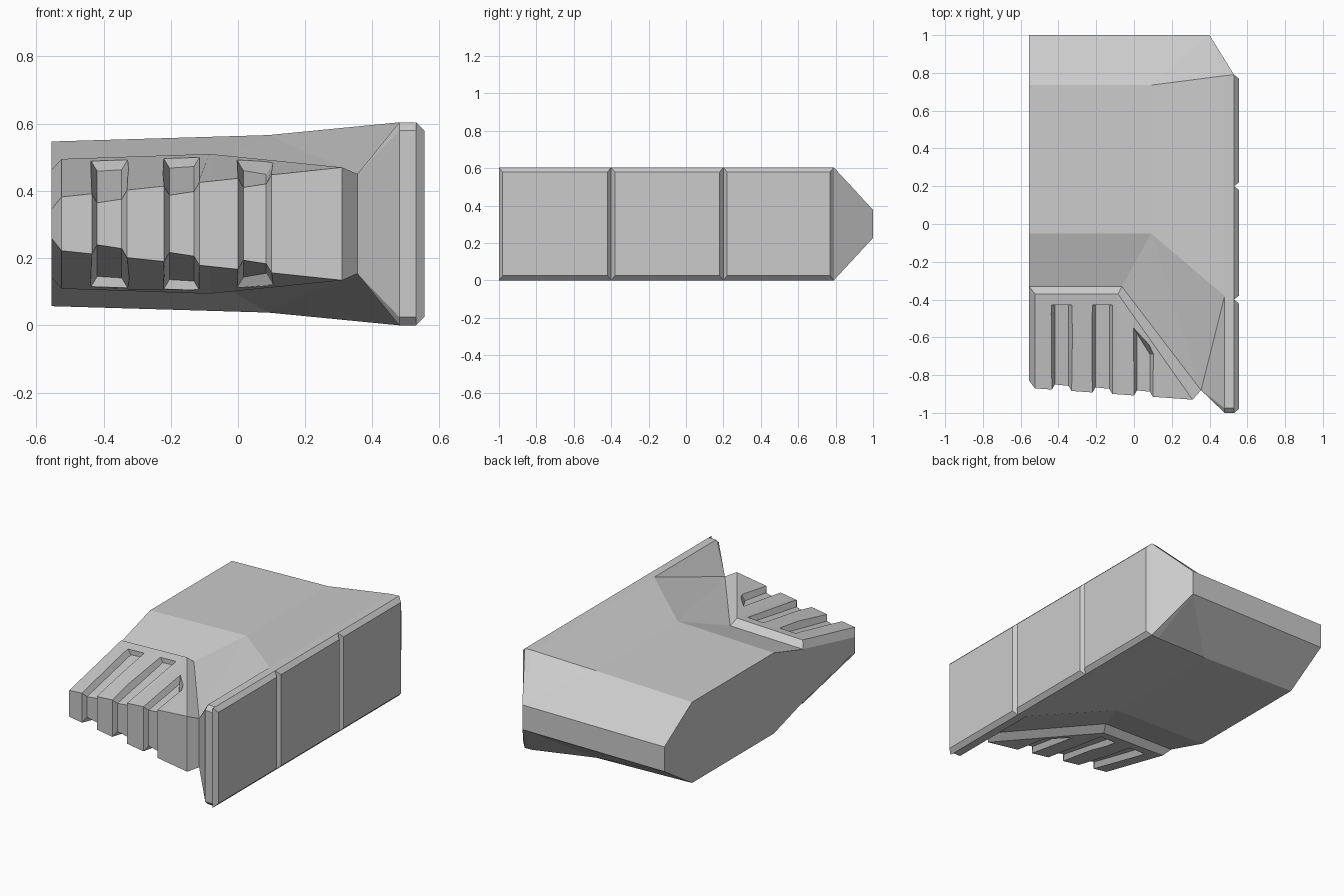
import bpy, bmesh

if "Cube" in bpy.data.objects:
    bpy.data.objects.remove(bpy.data.objects["Cube"])

MID = 0.302  # height of the horizontal symmetry plane


def make(name, verts, faces):
    bm = bmesh.new()
    vs = [bm.verts.new(v) for v in verts]
    for f in faces:
        bm.faces.new([vs[i] for i in f])
    bmesh.ops.recalc_face_normals(bm, faces=bm.faces)
    me = bpy.data.meshes.new(name)
    bm.to_mesh(me)
    bm.free()
    ob = bpy.data.objects.new(name, me)
    ob.location.z = MID
    bpy.context.collection.objects.link(ob)
    return ob


def lerp(a, b, t):
    return a + (b - a) * t


def front_edge(x):
    """y and half height of the panel's front edge."""
    t = (x + 0.525) / 0.835
    return lerp(-0.87, -0.93, t), lerp(0.08, 0.168, t)


def panel_height(x, y):
    yf, hf = front_edge(x)
    back = 0.193 + 0.034 * (x + 0.525)
    return lerp(hf, back, (y - yf) / (-0.37 - yf))


# Upper half of the body: (x, y, height above the middle plane)
yf, hf = front_edge(-0.085)
P = {
    # left side outline
    'a0': (-.555, 1, 0), 'a1': (-.555, 1, .075), 'a2': (-.555, .735, .245),
    'a3': (-.555, -.05, .245), 'a4': (-.555, -.33, .16),
    'a5': (-.555, -.83, .043), 'a6': (-.555, -.83, 0),
    # middle crease and back corner
    'b0': (.40, 1, 0), 'b1': (.40, 1, .075), 'b2': (.09, .735, .264), 'b3': (.09, -.05, .264),
    # wall
    'c0': (.53, .79, 0), 'c2': (.53, .79, .302), 'c3': (.53, -.4, .302),
    'k2': (.48, .785, .302), 'k3': (.48, -.38, .302),
    'd0': (.48, -1, 0), 'd1': (.48, -1, .277), 'd2': (.48, -.975, .302),
    'e0': (.53, -1, 0), 'e1': (.53, -1, .277), 'e2': (.53, -.975, .302),
    # raised front panel
    'p': (-.525, -.37, .193), 'q': (-.085, -.37, .208), 'r': (.31, -.93, .168),
    's': (-.525, -.87, .08), 'f': (-.085, yf, hf),
    's0': (-.525, -.87, 0), 'f0': (-.085, yf, 0), 'r0': (.31, -.93, 0),
    'u': (-.065, -.33, .172), 'v': (.355, -.88, .148), 'v0': (.355, -.88, 0),
}
FACES = """a0 a1 a2 a3 a4 a5 a6|a2 a3 b3 b2|b2 b3 k3 k2|k2 k3 c3 c2|k3 d2 e2 c3
a1 a2 b2 b1|b2 k2 b1|k2 c2 b1|a0 a1 b1 b0|b0 b1 c2 c0|c0 c2 c3 e2 e1 e0
d0 d1 e1 e0|d1 d2 e2 e1|a3 a4 u b3|b3 u v|b3 v k3|v d2 k3|v d1 d2|v v0 d0 d1
p q f s|q r f|a4 a5 s p|a5 a6 s0 s|a4 p q u|q r v u|s f f0 s0|f r r0 f0|r v v0 r0"""
names = list(P)
body = make('body', list(P.values()),
            [[names.index(n) for n in f.split()]
             for f in FACES.replace('\n', '|').split('|')])
mod = body.modifiers.new('mirror', 'MIRROR')
mod.use_axis = (False, False, True)
mod.merge_threshold = 0.0005


def groove(x0, x1, y0, y1):
    """C-shaped cutter wrapping over the top, front and bottom of the panel."""
    verts = []
    for x, yb, side in ((x0, y0, -1), (x1, y1, 1)):
        for off in (-0.027, 0.027):
            xx = x + side * (0.016 if off > 0 else -0.016)
            h = panel_height(x, yb) + off
            fy, fh = front_edge(x)
            fy, fh = fy - off, fh + off
            verts += [(xx, yb, h), (xx, fy, fh), (xx, fy, -fh), (xx, yb, -h)]
    faces = []
    for i in range(3):
        faces += [[i, i + 1, i + 5, i + 4], [i + 8, i + 9, i + 13, i + 12],
                  [i, i + 1, i + 9, i + 8], [i + 4, i + 5, i + 13, i + 12]]
    faces += [[0, 4, 12, 8], [3, 7, 15, 11]]
    ob = make('groove_cutter', verts, faces)
    ob.hide_render = True
    return ob


# Cut the three finger grooves
cutters = [groove(-.435, -.33, -.43, -.43), groove(-.22, -.115, -.43, -.43),
           groove(0, .10, -.55, -.69)]
for c in cutters:
    m = body.modifiers.new('groove', 'BOOLEAN')
    m.operation = 'DIFFERENCE'
    m.solver = 'EXACT'
    m.object = c
bpy.context.view_layer.update()
dg = bpy.context.evaluated_depsgraph_get()
cut_mesh = bpy.data.meshes.new_from_object(body.evaluated_get(dg))
body.modifiers.clear()
body.data = cut_mesh
for c in cutters:
    bpy.data.objects.remove(c)

# Three chamfered plates on the right wall
for i, (ya, yb) in enumerate(((-1, -.4), (-.4, .2), (.2, .79))):
    verts = []
    for x, d in ((.53, 0), (.555, .025)):
        dy = d * 0.8
        verts += [(x, ya + dy, -.302 + d), (x, yb - dy, -.302 + d),
                  (x, yb - dy, .302 - d), (x, ya + dy, .302 - d)]
    sides = [[j, (j + 1) % 4, 4 + (j + 1) % 4, 4 + j] for j in range(4)]
    make(f'side_plate_{i + 1}', verts, sides + [[0, 1, 2, 3], [4, 5, 6, 7]])
